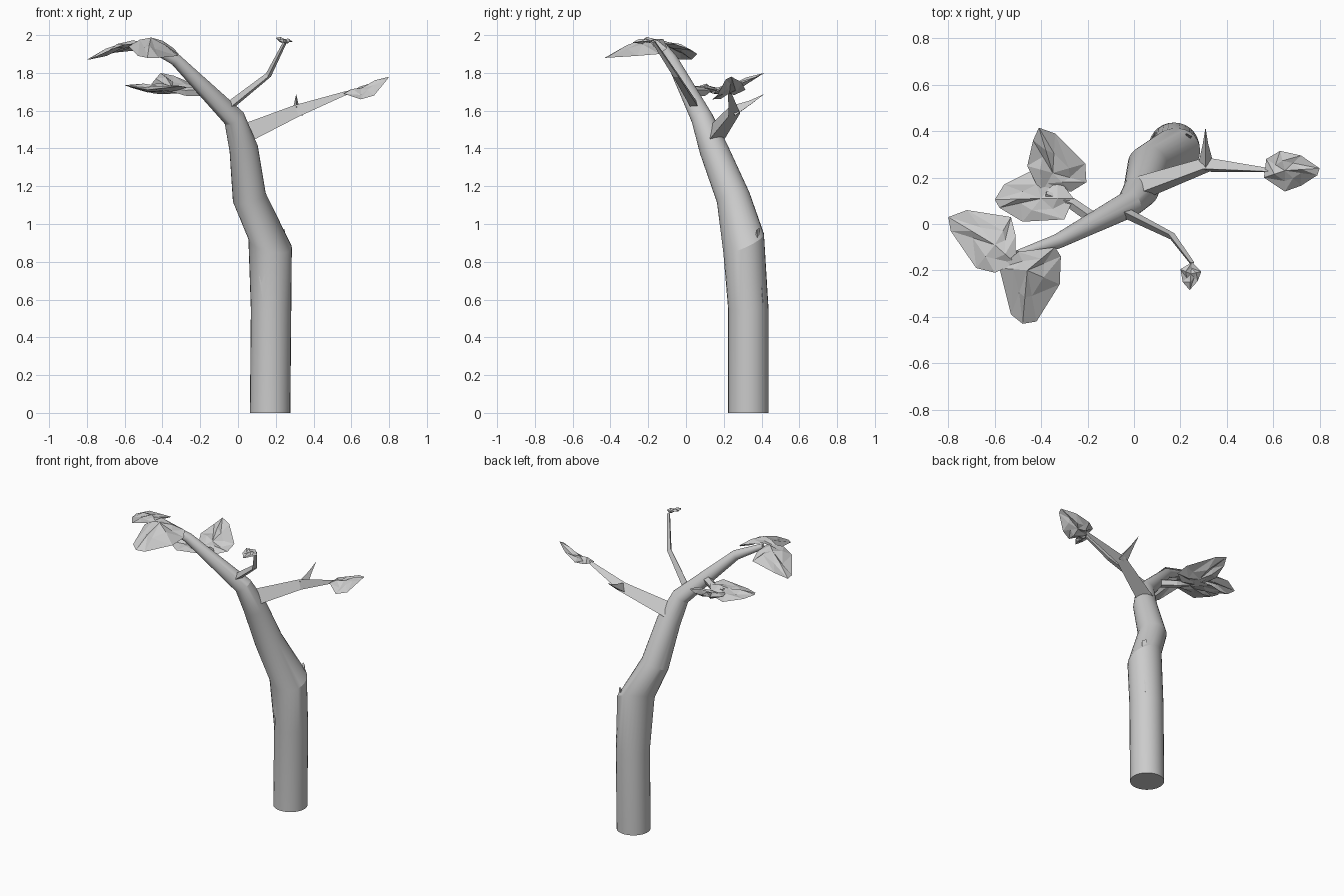
import bpy, bmesh, math
from mathutils import Vector

if "Cube" in bpy.data.objects:
    bpy.data.objects.remove(bpy.data.objects["Cube"])


def make(name, bm, smooth=False):
    bmesh.ops.recalc_face_normals(bm, faces=bm.faces)
    me = bpy.data.meshes.new(name)
    bm.to_mesh(me)
    bm.free()
    ob = bpy.data.objects.new(name, me)
    bpy.context.collection.objects.link(ob)
    if smooth:
        bpy.context.view_layer.objects.active = ob
        ob.select_set(True)
        bpy.ops.object.shade_smooth_by_angle(angle=math.radians(20))
        ob.select_set(False)
    return ob


def sweep(name, path, sides, tilt=None, smooth=False, spin=0.0):
    """Tapered tube through (x, y, z, radius) points; tilt overrides ring normals."""
    tilt = tilt or {}
    pts = [Vector(p[:3]) for p in path]
    bm = bmesh.new()
    rings = []
    ref = None
    for i, p in enumerate(pts):
        a = (p - pts[i - 1]).normalized() if i else Vector()
        b = (pts[i + 1] - p).normalized() if i < len(pts) - 1 else Vector()
        n = Vector(tilt.get(i, a + b)).normalized()
        if ref is None:
            ref = Vector((1, 0, 0)) if abs(n.x) < 0.6 else Vector((0, 0, 1))
        u = (ref - n * ref.dot(n)).normalized()
        v = n.cross(u)
        ref = u
        ring = []
        for k in range(sides):
            t = spin + 2 * math.pi * k / sides
            ring.append(bm.verts.new(p + path[i][3] * (u * math.cos(t) + v * math.sin(t))))
        rings.append(ring)
    for r, s in zip(rings, rings[1:]):
        for k in range(sides):
            j = (k + 1) % sides
            bm.faces.new((r[k], r[j], s[j], s[k]))
    bm.faces.new(rings[0])
    bm.faces.new(rings[-1])
    return make(name, bm, smooth)


def leaf(name, rim, crown, thick=0.035):
    """Closed faceted leaf: rim loop, ridged upper side, shallow lower side."""
    bm = bmesh.new()
    rim = [Vector(p) for p in rim]
    c = Vector(crown)
    outer = [bm.verts.new(p) for p in rim]
    upper, lower = [], []
    for k, p in enumerate(rim):
        m = c.lerp(p, 0.5)
        lift = thick * (0.45 if k % 2 == 0 else -0.05)
        upper.append(bm.verts.new(m + Vector((0, 0, lift))))
        lower.append(bm.verts.new(m + Vector((0, 0, lift - thick * 0.6))))
    for mid, h in ((upper, 0.2), (lower, -0.5)):
        hub = bm.verts.new(c + Vector((0, 0, thick * h)))
        for k in range(len(rim)):
            j = (k + 1) % len(rim)
            bm.faces.new((outer[k], outer[j], mid[j]))
            bm.faces.new((outer[k], mid[j], mid[k]))
            bm.faces.new((mid[k], mid[j], hub))
    return make(name, bm)


# Trunk bending over into the main limb
sweep("trunk", [(.17, .33, 0, .107), (.175, .33, .55, .107), (.17, .305, .9, .118),
                (.06, .25, 1.14, .09), (.03, .145, 1.4, .076), (-.02, .085, 1.56, .058),
                (-.33, -.075, 1.87, .032), (-.5, -.13, 1.955, .018)],
      28, {0: (0, 0, 1), 1: (0, 0, 1), 2: (.25, -.45, 1)}, True)

# Bark ridges hugging the trunk
for name, tri in (("front_bark_ridge", [(.08, .228, .92), (.155, .197, .9), (.135, .222, .57), (.12, .25, .8)]),
                  ("back_bark_ridge", [(.25, .375, .97), (.225, .39, .98), (.25, .408, .58), (.2, .33, .8)])):
    bm = bmesh.new()
    vs = [bm.verts.new(p) for p in tri]
    for f in ((0, 1, 2), (0, 1, 3), (1, 2, 3), (2, 0, 3)):
        bm.faces.new([vs[i] for i in f])
    make(name, bm)

# Side branches and spur
sweep("right_branch", [(.03, .15, 1.47, .06), (.31, .25, 1.595, .038), (.58, .23, 1.695, .011)], 3, spin=.2)
sweep("right_spur", [(.31, .25, 1.59, .038), (.308, .34, 1.64, .014), (.308, .41, 1.685, .001)], 3, spin=.5)
sweep("twig", [(-.06, .06, 1.61, .028), (.16, -.05, 1.785, .018), (.25, -.17, 1.965, .011)], 3)
sweep("back_stub", [(-.17, .02, 1.7, .028), (-.27, .09, 1.7, .026), (-.38, .13, 1.72, .012)], 5)

# Leaves
leaf("limb_leaf_left", [(-.80, .03, 1.87), (-.72, .06, 1.9), (-.53, .03, 1.92), (-.51, -.05, 1.95),
                        (-.51, -.17, 1.96), (-.6, -.21, 1.95), (-.68, -.19, 1.92), (-.79, -.03, 1.87)],
     (-.6, -.09, 1.955))
leaf("limb_leaf_front", [(-.48, -.43, 1.88), (-.53, -.39, 1.89), (-.58, -.19, 1.94), (-.5, -.12, 1.98),
                         (-.34, -.1, 1.93), (-.315, -.14, 1.9), (-.32, -.26, 1.89), (-.42, -.42, 1.88)],
     (-.46, -.2, 1.98))
leaf("back_leaf_outer", [(-.41, .415, 1.80), (-.34, .39, 1.785), (-.21, .26, 1.73), (-.205, .18, 1.71),
                         (-.27, .14, 1.69), (-.4, .13, 1.71), (-.46, .25, 1.74), (-.435, .36, 1.77)],
     (-.35, .22, 1.72))
leaf("back_leaf_inner", [(-.60, .105, 1.735), (-.56, .17, 1.72), (-.44, .23, 1.69), (-.33, .2, 1.7),
                         (-.26, .11, 1.72), (-.3, .02, 1.73), (-.48, .01, 1.71), (-.58, .07, 1.73)],
     (-.4, .11, 1.72))
leaf("right_leaf", [(.80, .24, 1.78), (.72, .295, 1.75), (.63, .315, 1.71), (.57, .28, 1.7),
                    (.56, .2, 1.69), (.65, .14, 1.66), (.72, .165, 1.68), (.79, .21, 1.765)],
     (.65, .23, 1.71))
leaf("twig_leaf", [(.24, -.285, 1.96), (.275, -.245, 1.965), (.29, -.205, 1.965),
                   (.25, -.165, 1.975), (.2, -.195, 1.985), (.21, -.25, 1.975)],
     (.245, -.215, 1.975), .025)
